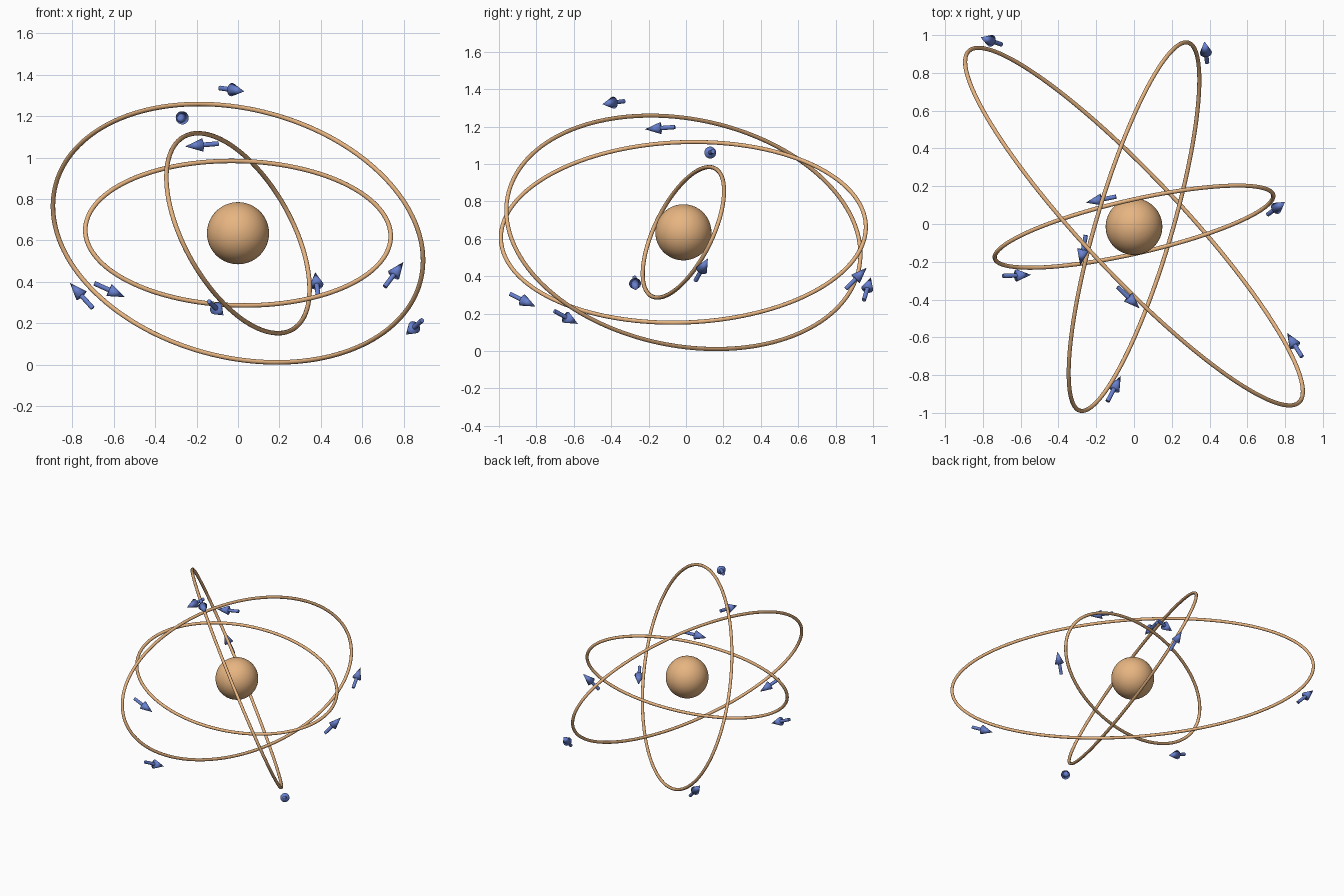
import bpy
import math
from mathutils import Vector

if "Cube" in bpy.data.objects:
    bpy.data.objects.remove(bpy.data.objects["Cube"])

CENTRE = Vector((0, -0.014, 0.635))


def material(name, rgb):
    m = bpy.data.materials.new(name)
    m.diffuse_color = (*rgb, 1)
    m.use_nodes = True
    m.node_tree.nodes["Principled BSDF"].inputs["Base Color"].default_value = m.diffuse_color
    return m


COPPER = material("copper", (0.80, 0.46, 0.22))
BLUE = material("blue", (0.14, 0.22, 0.63))


def finish(obj, name, mat, angle=40):
    obj.name = name
    obj.data.materials.clear()
    obj.data.materials.append(mat)
    bpy.ops.object.select_all(action='DESELECT')
    obj.select_set(True)
    bpy.context.view_layer.objects.active = obj
    bpy.ops.object.shade_smooth_by_angle(angle=math.radians(angle))
    return obj


def ring(name, major, minor, tube=0.011, steps=144):
    """Elliptical tube from its two half-axis vectors."""
    major, minor = Vector(major), Vector(minor)
    curve = bpy.data.curves.new(name, 'CURVE')
    curve.dimensions = '3D'
    curve.bevel_depth = tube
    curve.bevel_resolution = 4
    spline = curve.splines.new('POLY')
    spline.points.add(steps - 1)
    for i, p in enumerate(spline.points):
        t = 2 * math.pi * i / steps
        p.co = (*(CENTRE + major * math.cos(t) + minor * math.sin(t)), 1)
    spline.use_cyclic_u = True
    obj = bpy.data.objects.new(name, curve)
    bpy.context.collection.objects.link(obj)
    bpy.ops.object.select_all(action='DESELECT')
    obj.select_set(True)
    bpy.context.view_layer.objects.active = obj
    bpy.ops.object.convert(target='MESH')
    finish(bpy.context.view_layer.objects.active, name, COPPER)


def arrow(name, tail, tip, head=0.085):
    """Cylinder shaft with a softly shaded cone head, from tail to tip."""
    nudge = Vector((0.003, 0.003, -0.002))
    tail, tip = Vector(tail) + nudge, Vector(tip) + nudge
    axis = (tip - tail).normalized()
    neck = tip - axis * head
    rot = axis.to_track_quat('Z', 'Y').to_euler()
    bpy.ops.mesh.primitive_cylinder_add(
        vertices=24, radius=0.0115, depth=(neck - tail).length,
        location=(tail + neck) / 2, rotation=rot)
    finish(bpy.context.object, name + "_shaft", BLUE)
    bpy.ops.mesh.primitive_cone_add(
        vertices=32, radius1=0.032, radius2=0, depth=head,
        location=(neck + tip) / 2, rotation=rot)
    finish(bpy.context.object, name + "_head", BLUE, 180)


# Central ball
bpy.ops.mesh.primitive_uv_sphere_add(segments=64, ring_count=32, radius=0.15,
                                     location=CENTRE)
finish(bpy.context.object, "central_ball", COPPER)

# Three tilted orbits
ring("large_orbit", (0.874, -0.930, 0), (-0.188, -0.1765, 0.624))
ring("middle_orbit", (0.287, 0.974, 0), (-0.193, 0.057, 0.483))
ring("small_orbit", (0.737, 0.168, 0), (-0.031, 0.138, 0.349))

# Direction arrows, three around each orbit
ARROWS = {
    "large_orbit_arrow": [
        ((-0.09, -0.335, 1.338), (0.027, -0.45, 1.322)),
        ((-0.705, 0.948, 0.275), (-0.815, 0.985, 0.397)),
        ((0.886, -0.706, 0.216), (0.808, -0.58, 0.147))],
    "middle_orbit_arrow": [
        ((-0.258, -0.062, 1.2), (-0.288, -0.222, 1.188)),
        ((-0.143, -0.942, 0.307), (-0.073, -0.808, 0.24)),
        ((0.384, 0.852, 0.335), (0.37, 0.963, 0.448))],
    "small_orbit_arrow": [
        ((-0.098, 0.142, 1.07), (-0.258, 0.11, 1.056)),
        ((-0.697, -0.278, 0.395), (-0.548, -0.272, 0.328)),
        ((0.706, 0.048, 0.378), (0.796, 0.114, 0.498))],
}
for label, ends in ARROWS.items():
    for i, (tail, tip) in enumerate(ends, 1):
        arrow(f"{label}_{i}", tail, tip)
